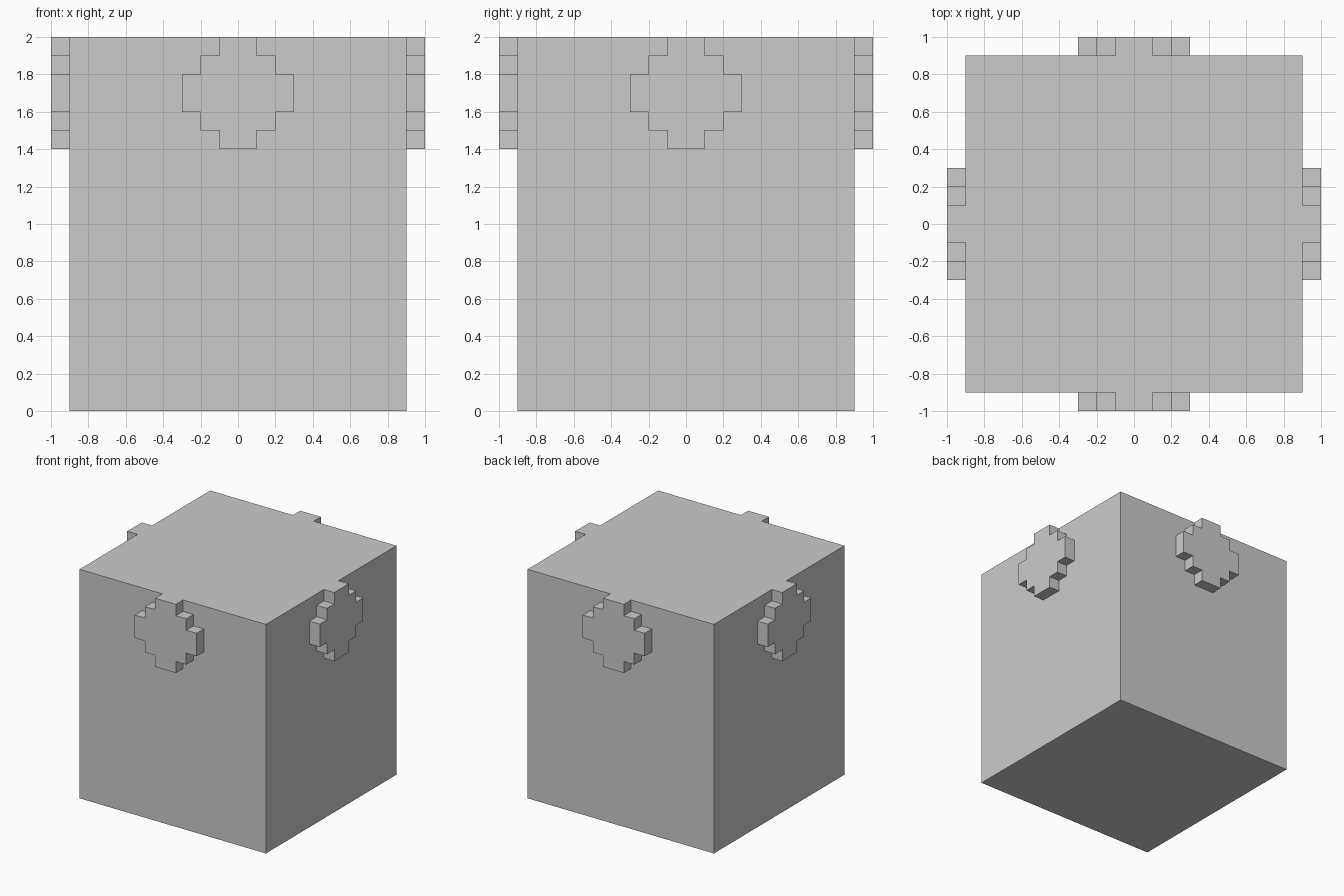
import bpy, bmesh
from math import pi
from mathutils import Matrix

if "Cube" in bpy.data.objects:
    bpy.data.objects.remove(bpy.data.objects["Cube"])


def make_object(name, bm):
    bmesh.ops.recalc_face_normals(bm, faces=bm.faces)
    mesh = bpy.data.meshes.new(name)
    bm.to_mesh(mesh)
    bm.free()
    obj = bpy.data.objects.new(name, mesh)
    bpy.context.collection.objects.link(obj)
    return obj


# Block body
bm = bmesh.new()
bmesh.ops.create_cube(bm, size=1, matrix=Matrix.Translation((0, 0, 1)) @ Matrix.Diagonal((1.8, 1.8, 2, 1)))
make_object("body", bm)

# Stepped round outline: one quarter, turned four times
quarter = [(0.3, 0.1), (0.2, 0.1), (0.2, 0.2), (0.1, 0.2), (0.1, 0.3)]
outline = []
for _ in range(4):
    outline += quarter
    quarter = [(-v, u) for u, v in quarter]

# One stepped disc on each side, open where it meets the body
for i, side in enumerate(("front", "right", "back", "left")):
    bm = bmesh.new()
    outer = [bm.verts.new((u, -1.0, 1.7 + v)) for u, v in outline]
    inner = [bm.verts.new((u, -0.9, 1.7 + v)) for u, v in outline]
    bm.faces.new(outer)
    n = len(outline)
    for k in range(n):
        j = (k + 1) % n
        bm.faces.new((outer[j], outer[k], inner[k], inner[j]))
    bmesh.ops.rotate(bm, verts=bm.verts, cent=(0, 0, 0), matrix=Matrix.Rotation(i * pi / 2, 3, 'Z'))
    make_object(side + "_disc", bm)
